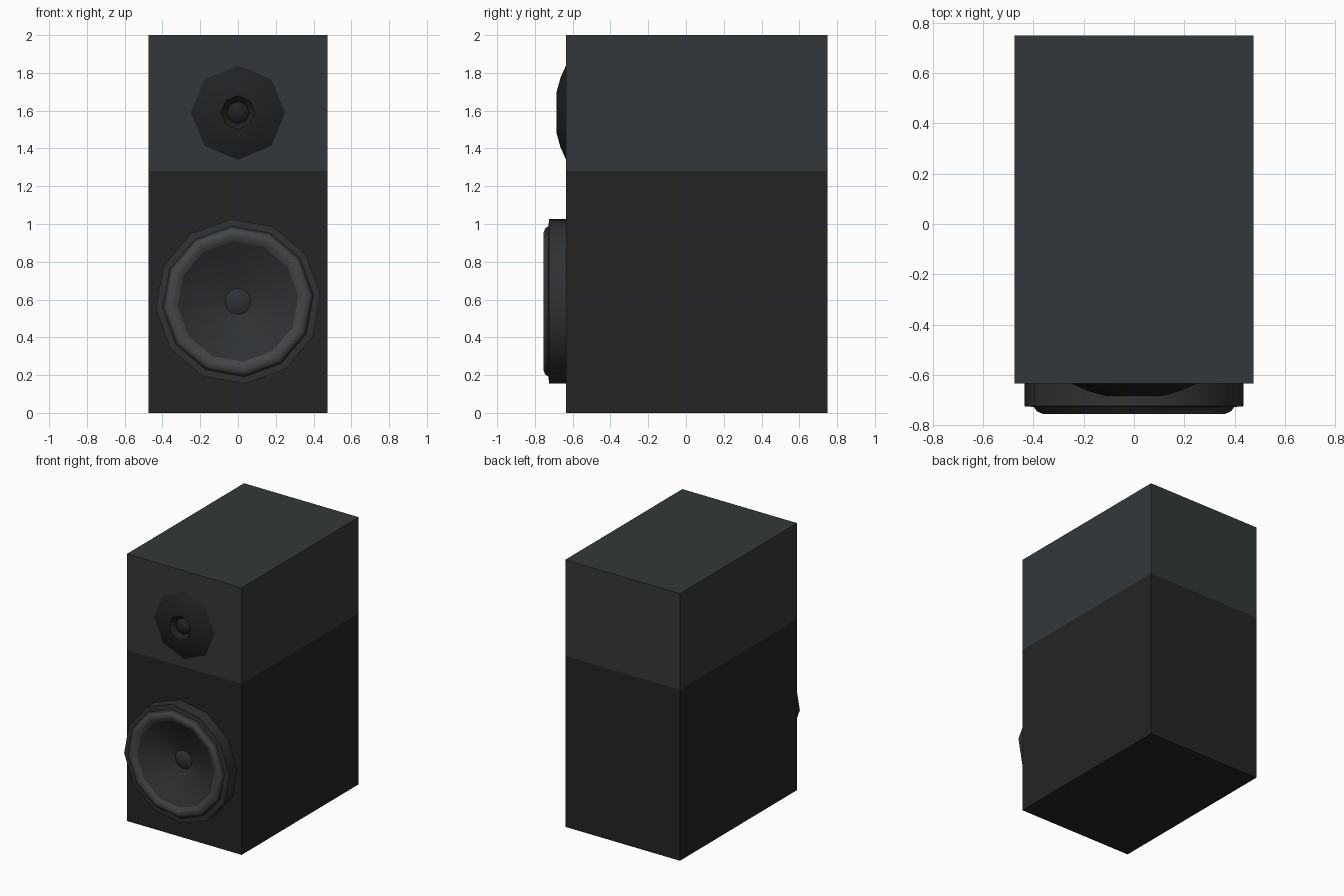
import bpy, bmesh, math
from mathutils import Vector

if "Cube" in bpy.data.objects:
    bpy.data.objects.remove(bpy.data.objects["Cube"])

FRONT = -0.635


def material(name, rgb):
    m = bpy.data.materials.new(name)
    m.diffuse_color = (*rgb, 1)
    m.use_nodes = True
    m.node_tree.nodes["Principled BSDF"].inputs["Base Color"].default_value = m.diffuse_color
    return m


upper_mat = material("upper_grey", (0.034, 0.039, 0.042))
lower_mat = material("lower_black", (0.018, 0.018, 0.019))
cone_mat = material("cone_grey", (0.028, 0.031, 0.034))
rim_mat = material("surround_grey", (0.055, 0.059, 0.062))
tweeter_mat = material("tweeter_black", (0.014, 0.016, 0.018))


def finish(name, bm, mats):
    bmesh.ops.recalc_face_normals(bm, faces=bm.faces)
    mesh = bpy.data.meshes.new(name)
    bm.to_mesh(mesh)
    bm.free()
    for m in mats:
        mesh.materials.append(m)
    ob = bpy.data.objects.new(name, mesh)
    bpy.context.collection.objects.link(ob)
    return ob


def driver(name, z, sides, start, profile, mats):
    """Revolve (radius, y, material slot) points around the y axis; last point is the tip."""
    bm = bmesh.new()
    rings = []
    for r, y, _ in profile[:-1]:
        rings.append([bm.verts.new((r * math.cos(a), y, z + r * math.sin(a)))
                      for a in (start + math.tau * i / sides for i in range(sides))])
    tip = bm.verts.new((0, profile[-1][1], z))
    for k, ring in enumerate(rings):
        for i in range(sides):
            j = (i + 1) % sides
            if k + 1 < len(rings):
                f = bm.faces.new((ring[i], ring[j], rings[k + 1][j], rings[k + 1][i]))
            else:
                f = bm.faces.new((ring[i], ring[j], tip))
            f.material_index = profile[k][2]
    ob = finish(name, bm, mats)
    # open shells: make sure the normals face the front
    me = ob.data
    if sum(p.normal.y * p.area for p in me.polygons) > 0:
        me.flip_normals()
    bpy.context.view_layer.objects.active = ob
    ob.select_set(True)
    bpy.ops.object.shade_smooth_by_angle(angle=math.radians(40))
    ob.select_set(False)
    return ob


# Cabinet: one box with a two-tone split
bm = bmesh.new()
bmesh.ops.create_cube(bm, size=1)
for v in bm.verts:
    v.co = Vector((v.co.x * 0.95, v.co.y * 1.385 + 0.0575, v.co.z * 2 + 1))
bmesh.ops.bisect_plane(bm, geom=bm.verts[:] + bm.edges[:] + bm.faces[:],
                       plane_co=(0, 0, 1.28), plane_no=(0, 0, 1))
for f in bm.faces:
    f.material_index = 0 if f.calc_center_median().z > 1.28 else 1
finish("cabinet", bm, [upper_mat, lower_mat])

# Woofer: flange, rounded surround, cone and dust cap
driver("woofer", 0.59, 12, math.radians(4.8), [
    (0.437, FRONT, 0), (0.437, -0.725, 0), (0.40, -0.728, 0),
    (0.388, -0.745, 1), (0.365, -0.755, 1), (0.34, -0.75, 1), (0.32, -0.735, 0),
    (0.07, -0.645, 0), (0.045, -0.658, 0), (0, -0.664, 0)], [cone_mat, rim_mat])

# Tweeter: shallow outer horn, recess and dome
driver("tweeter", 1.59, 8, math.radians(90), [
    (0.25, FRONT, 0), (0.185, -0.664, 0), (0.11, -0.685, 0), (0.09, -0.685, 0),
    (0.06, -0.65, 0), (0.045, -0.668, 0), (0, -0.678, 0)], [tweeter_mat])
